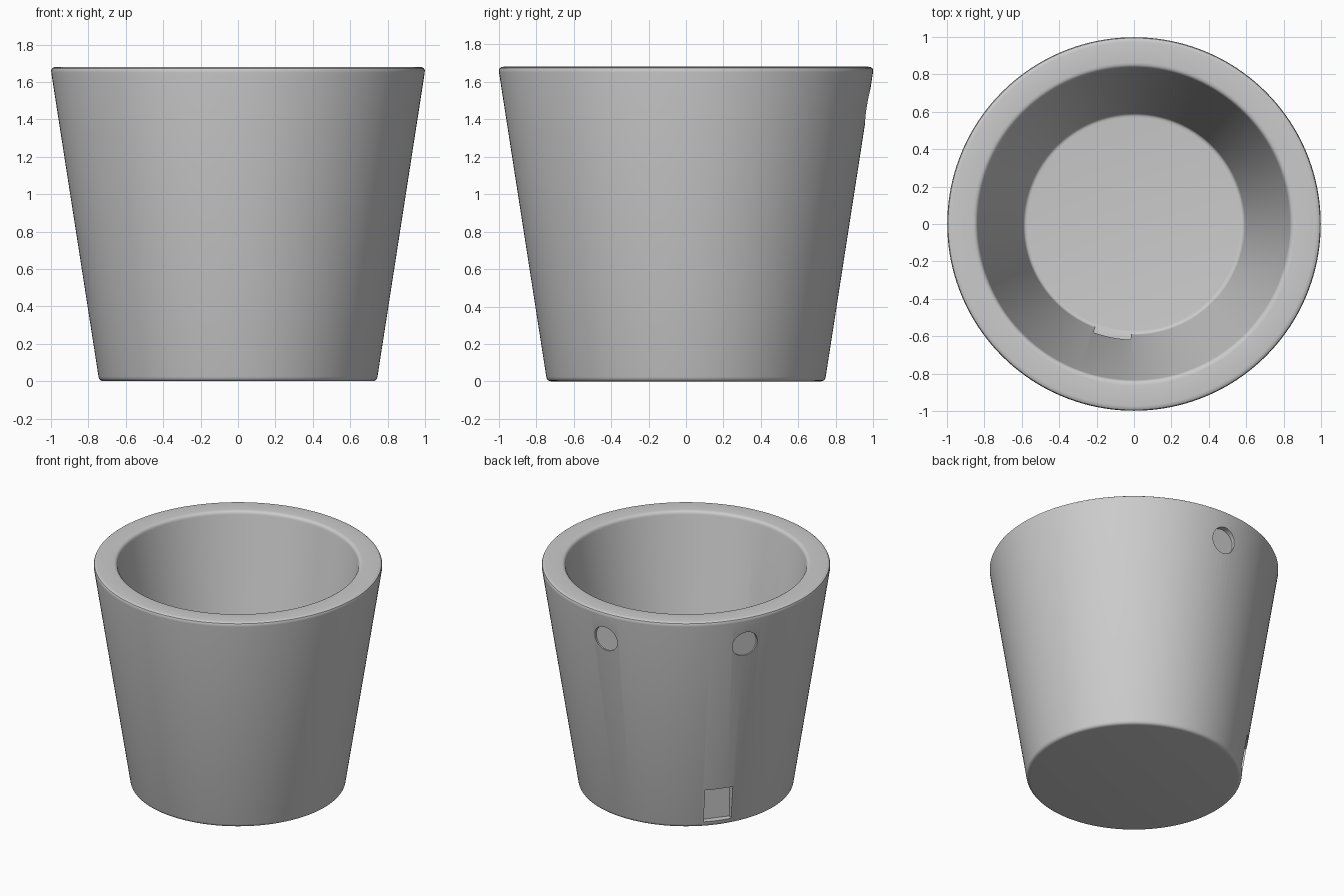
import bpy, bmesh, math
from mathutils import Matrix, Vector

if "Cube" in bpy.data.objects:
    bpy.data.objects.remove(bpy.data.objects["Cube"])

SEGMENTS = 160


def fillet(prev, corner, nxt, radius, steps=4):
    """Round a profile corner with a short quadratic curve."""
    p, c, n = Vector(prev), Vector(corner), Vector(nxt)
    a = c + (p - c).normalized() * radius
    b = c + (n - c).normalized() * radius
    pts = []
    for i in range(steps + 1):
        t = i / steps
        pts.append(a * (1 - t) ** 2 + c * 2 * t * (1 - t) + b * t ** 2)
    return pts


def lathe(name, profile):
    """Spin a profile that starts and ends on the z axis."""
    bm = bmesh.new()
    bottom = bm.verts.new((0, 0, profile[0].y))
    top = bm.verts.new((0, 0, profile[-1].y))
    rings = []
    for p in profile[1:-1]:
        rings.append([bm.verts.new((p.x * math.cos(a), p.x * math.sin(a), p.y))
                      for a in (2 * math.pi * i / SEGMENTS for i in range(SEGMENTS))])
    for i in range(SEGMENTS):
        j = (i + 1) % SEGMENTS
        bm.faces.new((bottom, rings[0][j], rings[0][i]))
        for lo, hi in zip(rings, rings[1:]):
            bm.faces.new((lo[i], lo[j], hi[j], hi[i]))
        bm.faces.new((top, rings[-1][i], rings[-1][j]))
    bmesh.ops.recalc_face_normals(bm, faces=bm.faces)
    mesh = bpy.data.meshes.new(name)
    bm.to_mesh(mesh)
    bm.free()
    obj = bpy.data.objects.new(name, mesh)
    bpy.context.collection.objects.link(obj)
    return obj


def cut(target, name, bm, azimuth):
    """Subtract a shape made along +x, turned to the given azimuth."""
    bmesh.ops.rotate(bm, verts=bm.verts, cent=(0, 0, 0),
                     matrix=Matrix.Rotation(math.radians(azimuth), 3, 'Z'))
    mesh = bpy.data.meshes.new(name)
    bm.to_mesh(mesh)
    bm.free()
    cutter = bpy.data.objects.new(name, mesh)
    bpy.context.collection.objects.link(cutter)
    cutter.hide_render = True
    mod = target.modifiers.new(name, 'BOOLEAN')
    mod.operation = 'DIFFERENCE'
    mod.solver = 'EXACT'
    mod.object = cutter
    bpy.context.view_layer.objects.active = target
    bpy.ops.object.modifier_apply(modifier=name)
    bpy.data.objects.remove(cutter)


def box(x0, x1, width, z0, z1):
    bm = bmesh.new()
    bmesh.ops.create_cube(bm, size=1, matrix=Matrix.Translation(
        ((x0 + x1) / 2, 0, (z0 + z1) / 2)) @ Matrix.Diagonal((x1 - x0, width, z1 - z0, 1)))
    return bm


def disc(x0, x1, radius, z):
    bm = bmesh.new()
    bmesh.ops.create_cone(bm, cap_ends=True, segments=40, radius1=radius, radius2=radius,
                          depth=x1 - x0, matrix=Matrix.Translation(((x0 + x1) / 2, 0, z))
                          @ Matrix.Rotation(math.pi / 2, 4, 'Y'))
    return bm


# Tapered cup: outer wall, rounded rim, inner wall, floor
corners = [(0, 0), (0.742, 0), (1.003, 1.68), (0.838, 1.68), (0.59, 0.1), (0, 0.1)]
profile = [Vector(corners[0])]
for i, r in zip(range(1, 5), (0.025, 0.03, 0.025, 0.02)):
    profile += fillet(corners[i - 1], corners[i], corners[i + 1], r)
profile.append(Vector(corners[-1]))
cup = lathe("tapered_cup", profile)

# Two shallow round flats near the rim at the back
for az in (90, 150):
    cut(cup, "round_recess", disc(0.945, 1.1, 0.095, 1.465), az)

# Rectangular recess low on the back left, and one inside at the front
cut(cup, "outer_slot", box(0.70, 0.95, 0.20, 0.04, 0.30), 142)
cut(cup, "inner_slot", box(0.40, 0.635, 0.20, 0.102, 0.28), -101)

bpy.ops.object.select_all(action='DESELECT')
cup.select_set(True)
bpy.context.view_layer.objects.active = cup
bpy.ops.object.shade_smooth_by_angle(angle=math.radians(30))
